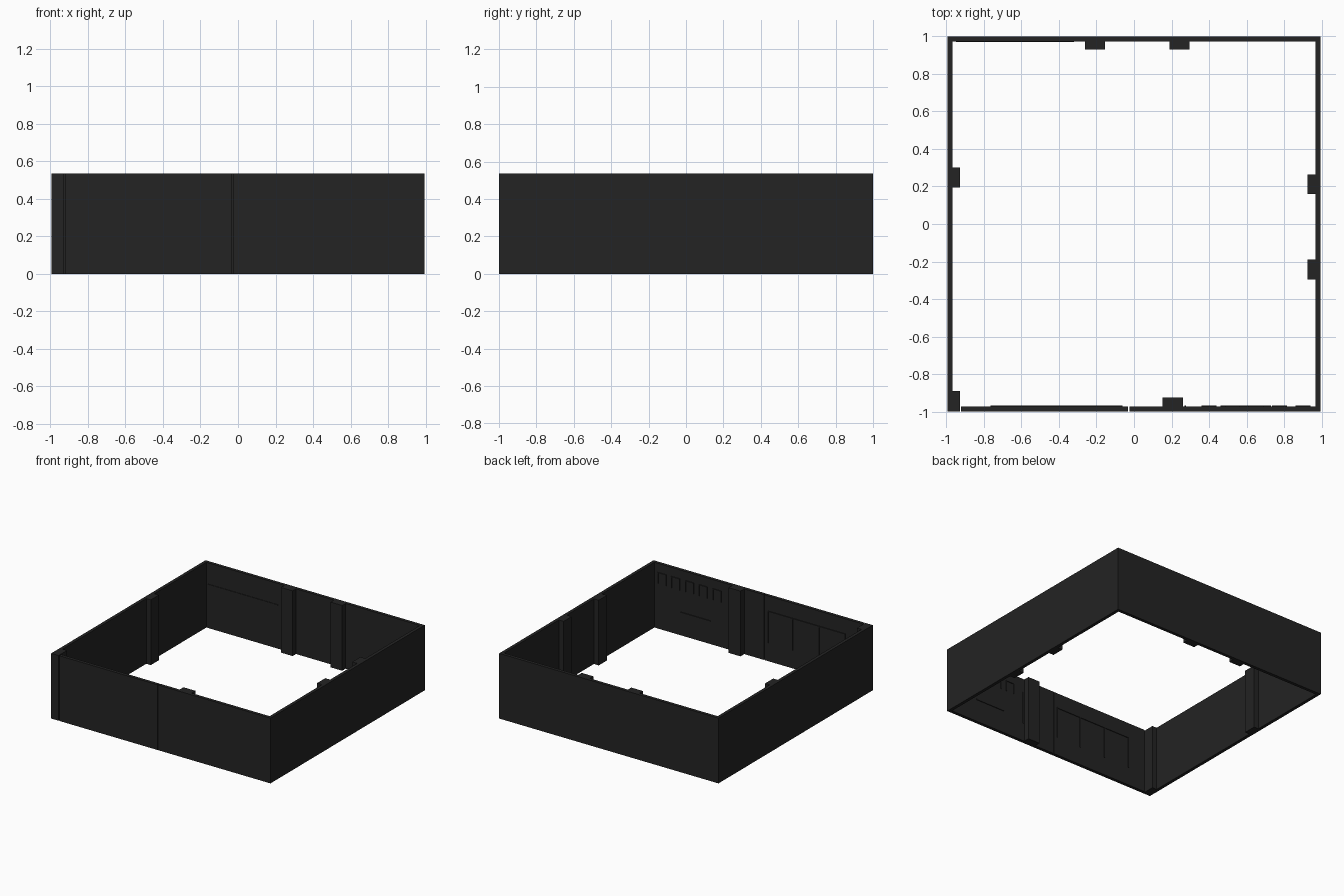
import bpy

cube = bpy.data.objects.get("Cube")
if cube:
    bpy.data.objects.remove(cube, do_unlink=True)

HEIGHT = 0.535
XO, YO = 0.995, 1.0      # outer half sizes
T = 0.026                # wall thickness

mat = bpy.data.materials.new("charcoal")
mat.use_nodes = True
colour = (0.017, 0.017, 0.017, 1)
mat.diffuse_color = colour
mat.node_tree.nodes["Principled BSDF"].inputs["Base Color"].default_value = colour


def box(name, x0, x1, y0, y1, z0=0, z1=HEIGHT):
    """Box between opposite corners, with the origin at its centre."""
    bpy.ops.mesh.primitive_cube_add(
        size=1, location=((x0 + x1) / 2, (y0 + y1) / 2, (z0 + z1) / 2))
    ob = bpy.context.object
    ob.name = name
    ob.scale = (x1 - x0, y1 - y0, z1 - z0)
    bpy.ops.object.transform_apply(location=False, rotation=False, scale=True)
    ob.data.materials.append(mat)
    return ob


# Outer walls; the front one is split by two narrow joints
box("back_wall", -XO, XO, YO - T, YO)
box("left_wall", XO - T, XO, -YO, YO - T)
box("right_wall", -XO, -XO + T, -0.89, YO - T)
box("front_wall_right_half", -0.922, -0.031, -YO, -YO + T)
box("front_wall_left_half", -0.025, XO - T, -YO, -YO + T)

# Pillars standing against the inside of the walls
box("corner_pillar", -XO, -0.928, -YO, -0.89)
box("front_pillar", 0.153, 0.26, -YO + T, -0.925)
box("right_pillar", -XO + T, -0.928, 0.195, 0.30)
for i, x in enumerate((-0.26, 0.19)):
    box(f"back_pillar_{i + 1}", x, x + 0.105, 0.93, YO - T)
for i, y in enumerate((-0.295, 0.16)):
    box(f"left_pillar_{i + 1}", 0.925, XO - T, y, y + 0.105)


def front_trim(name, x0, x1, z0, z1):
    """Thin raised strip on the inner face of the front wall."""
    box(name, x0, x1, -YO + T, -YO + T + 0.006, z0, z1)


# Large panel frame on one half of the front wall
front_trim("panel_header", -0.765, -0.06, 0.405, 0.412)
for i, x in enumerate((-0.765, -0.53, -0.29, -0.067)):
    front_trim(f"panel_upright_{i + 1}", x, x + 0.007, 0.15, 0.405)

# Small doorway-shaped mouldings near the top of the other half
for i in range(5):
    x = 0.36 + 0.125 * i
    front_trim(f"moulding_header_{i + 1}", x, x + 0.08, 0.455, 0.462)
    for side, dx in (("a", 0), ("b", 0.073)):
        front_trim(f"moulding_upright_{i + 1}{side}", x + dx, x + dx + 0.007, 0.37, 0.455)
front_trim("low_rail", 0.46, 0.73, 0.185, 0.192)
front_trim("side_strip", 0.27, 0.277, 0.15, 0.42)

# Rail along the back wall
box("back_rail", -0.95, -0.32, YO - T - 0.004, YO - T, 0.355, 0.361)
